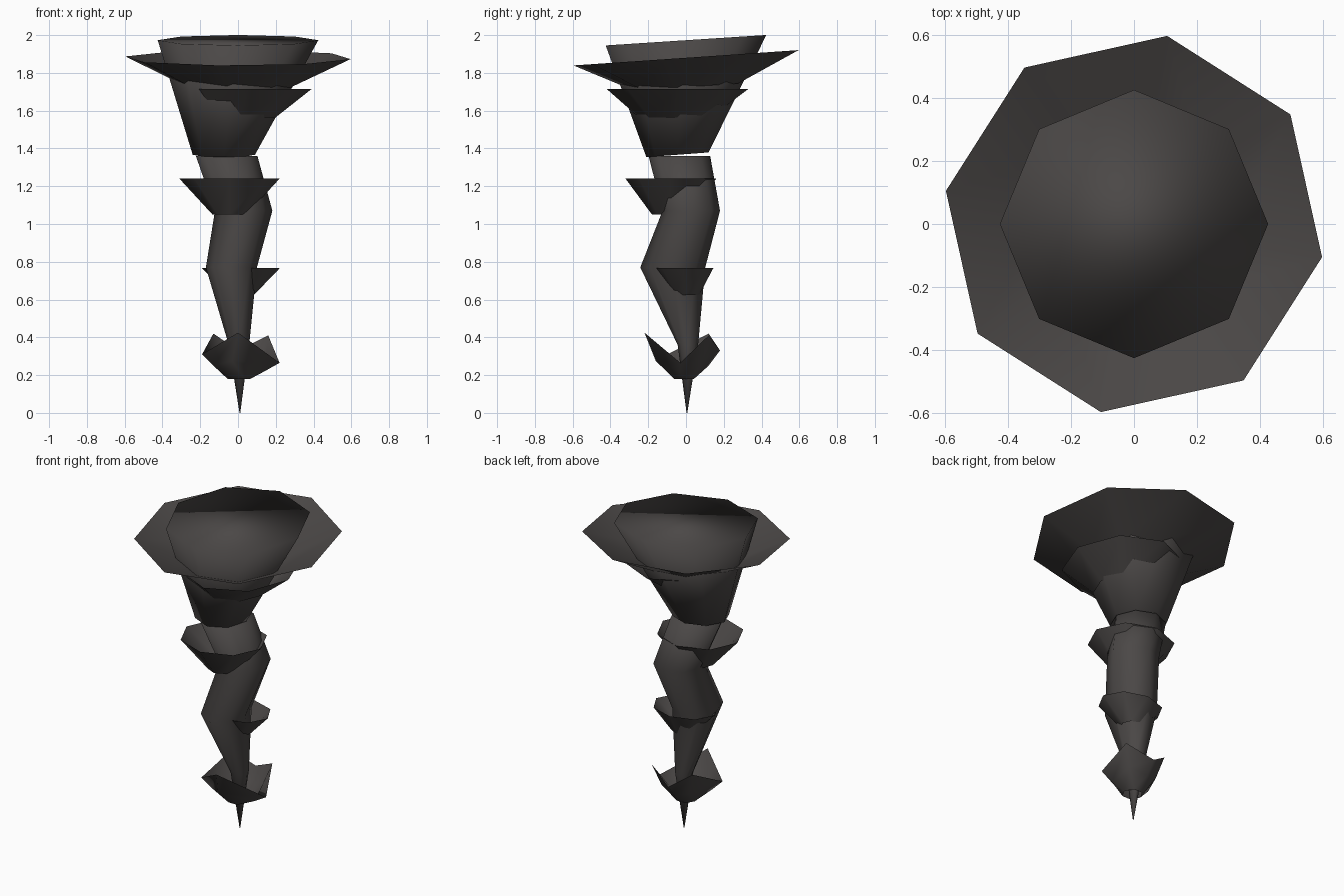
import bpy, bmesh, math

if "Cube" in bpy.data.objects:
    bpy.data.objects.remove(bpy.data.objects["Cube"], do_unlink=True)

bark = bpy.data.materials.new("dark_bark")
bark.use_nodes = True
colour = (0.07, 0.064, 0.062, 1)
bark.diffuse_color = colour
bsdf = bark.node_tree.nodes["Principled BSDF"]
bsdf.inputs["Base Color"].default_value = colour
bsdf.inputs["Roughness"].default_value = 0.9


def ring(x, y, z, rx, ry=None, tilt=0, turn=0, sides=8):
    """Points of a ring, tilted upward towards +y."""
    ry = ry or rx
    pts = []
    for i in range(sides):
        a = math.radians(turn) + math.tau * i / sides
        px, py = x + rx * math.cos(a), y + ry * math.sin(a)
        pts.append((px, py, z + tilt * py))
    return pts


def loft(name, rings, caps=False):
    """Join successive rings with smooth quads, optionally closing both ends."""
    bm = bmesh.new()
    loops = [[bm.verts.new(p) for p in r] for r in rings]
    for low, high in zip(loops, loops[1:]):
        n = len(low)
        for i in range(n):
            j = (i + 1) % n
            bm.faces.new((low[i], low[j], high[j], high[i]))
    if caps:
        bm.faces.new(loops[0][::-1])
        bm.faces.new(loops[-1])
    mesh = bpy.data.meshes.new(name)
    bm.to_mesh(mesh)
    bm.free()
    mesh.materials.append(bark)
    for p in mesh.polygons:
        p.use_smooth = True
    obj = bpy.data.objects.new(name, mesh)
    bpy.context.collection.objects.link(obj)
    return obj


# Crooked lower trunk, from the pointed tip upward
loft("lower_trunk", [
    ring(0.01, 0.005, 0, 0.002),
    ring(0.005, 0.01, 0.36, 0.054),
    ring(-0.035, -0.07, 0.77, 0.135, 0.172),
    ring(0.03, 0.028, 1.07, 0.152),
    ring(-0.06, -0.035, 1.36, 0.163),
], caps=True)

# Flared top with a closed, slightly tilted end
loft("upper_trunk", [
    ring(-0.075, -0.045, 1.37, 0.165, tilt=0.075),
    ring(0, 0, 1.973, 0.425, tilt=0.065),
], caps=True)

# Wide shelf below the top
loft("wide_shelf", [
    ring(0, 0, 1.725, 0.28, tilt=0.068, turn=-10),
    ring(0, 0, 1.88, 0.605, tilt=0.068, turn=-10),
])

# Smaller shelves down the trunk
loft("upper_shelf", [
    ring(0.01, -0.06, 1.565, 0.19),
    ring(0.05, -0.045, 1.715, 0.34, 0.375),
])
loft("middle_shelf", [
    ring(-0.045, -0.08, 1.05, 0.09, 0.1),
    ring(-0.045, -0.08, 1.24, 0.265, 0.24),
])
loft("lower_shelf", [
    ring(0.015, 0, 0.625, 0.07),
    ring(0.015, -0.015, 0.767, 0.207, 0.16),
])

# Ragged cup near the tip, bulging out under its front point
rim = [(0.22, -0.03, 0.265), (0.16, 0.12, 0.41), (0, 0.18, 0.33),
       (-0.13, 0.12, 0.42), (-0.19, -0.1, 0.31), (0, -0.22, 0.425)]
belly = [(0.14, -0.03, 0.22), (0.11, 0.09, 0.28), (0, 0.12, 0.25),
         (-0.09, 0.09, 0.28), (-0.13, -0.08, 0.25), (-0.03, -0.16, 0.275)]
loft("ragged_cup", [ring(0.005, -0.01, 0.18, 0.06, sides=6), belly, rim])
